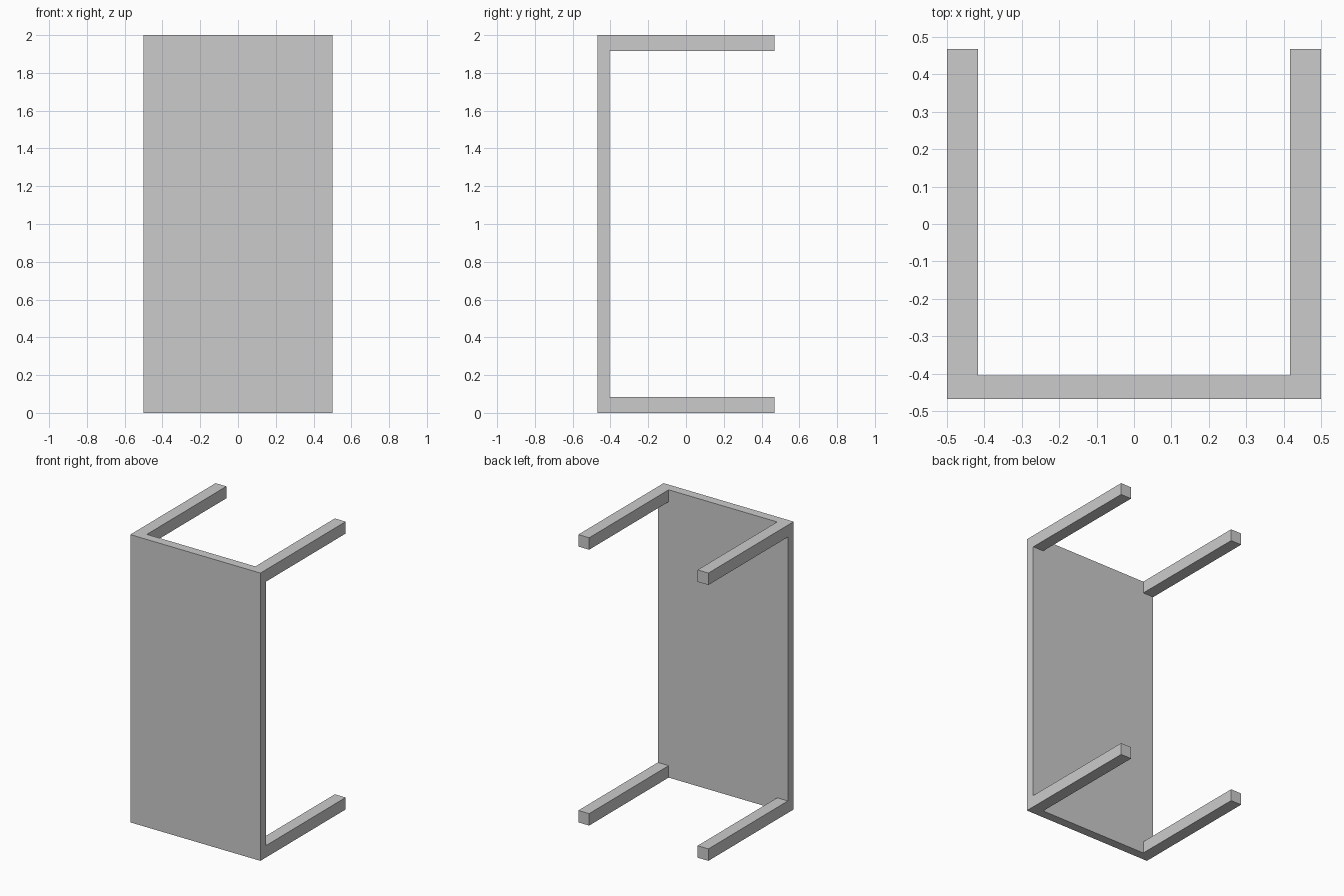
import bpy

if "Cube" in bpy.data.objects:
    bpy.data.objects.remove(bpy.data.objects["Cube"])

LENGTH, WIDTH, HALF_DEPTH = 2.0, 1.0, 0.468
TOP_THICKNESS = 0.063
LEG = 0.083  # square leg section


def box(name, low, high):
    """Axis-aligned box between two corners."""
    bpy.ops.mesh.primitive_cube_add(
        size=1, location=[(a + b) / 2 for a, b in zip(low, high)])
    obj = bpy.context.object
    obj.name = name
    obj.scale = [b - a for a, b in zip(low, high)]
    bpy.ops.object.transform_apply(location=False, rotation=False, scale=True)
    return obj


# Table top, standing on its short edge and facing the front
inner_face = -HALF_DEPTH + TOP_THICKNESS
box("table_top", (-WIDTH / 2, -HALF_DEPTH, 0), (WIDTH / 2, inner_face, LENGTH))

# Four legs, flush with the corners and pointing to the back
for side, x in (("left", -WIDTH / 2), ("right", WIDTH / 2 - LEG)):
    for level, z in (("lower", 0), ("upper", LENGTH - LEG)):
        box(f"{level}_{side}_leg", (x, inner_face, z),
            (x + LEG, HALF_DEPTH, z + LEG))
